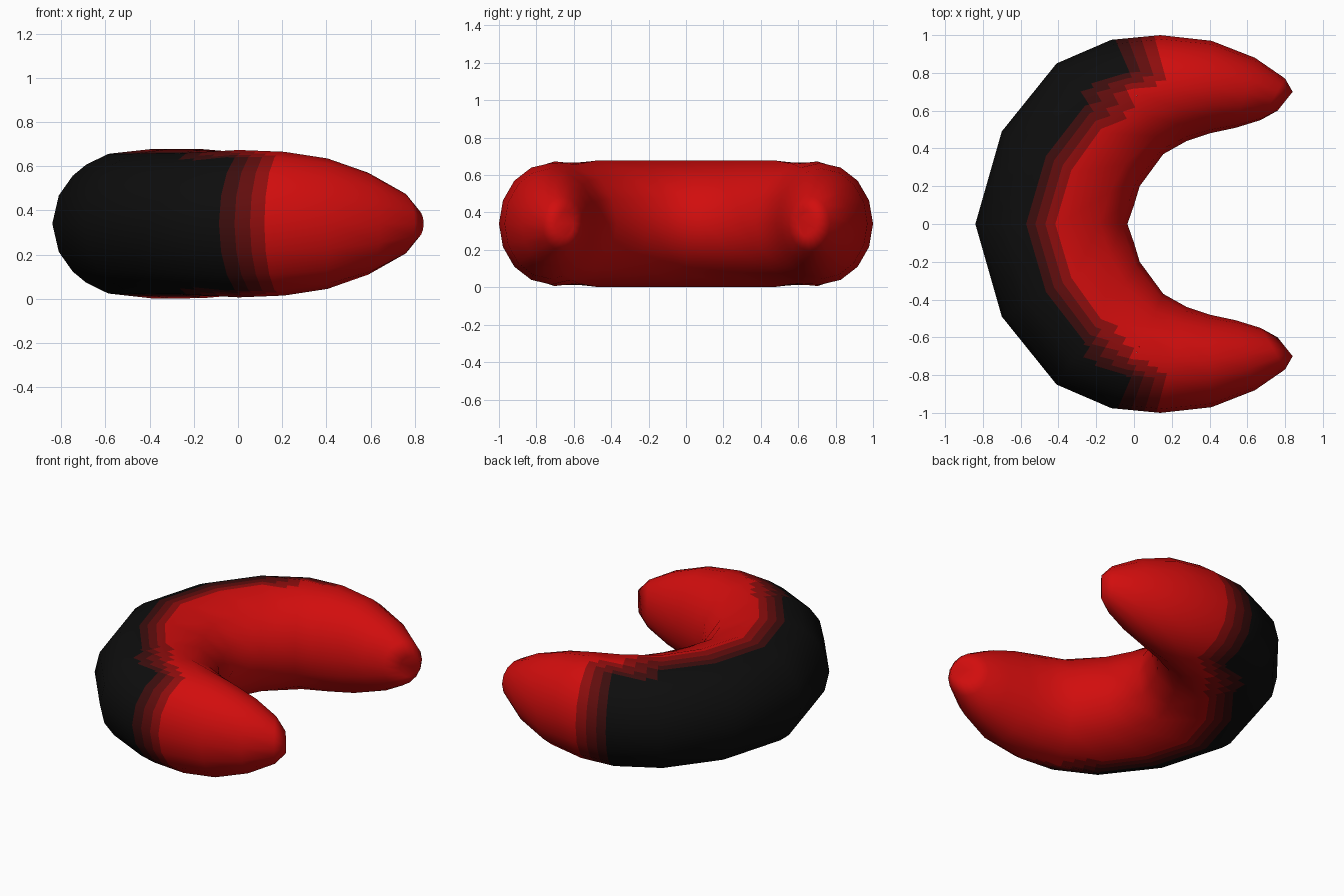
import bpy
import math
from mathutils import Vector

if "Cube" in bpy.data.objects:
    bpy.data.objects.remove(bpy.data.objects["Cube"], do_unlink=True)

SIDES, LAST, MID_Z = 16, 8, 0.34
CUTS = [0, 0.08, 0.33, 0.6, 0.87, 1]      # band edges across a colour change

# Half of the bend: outer point, inner point, half height, lean of the section
RINGS = [
    (-0.84, 0.00, -0.035, 0.00, 0.34, 0.38),
    (-0.70, 0.49, 0.00, 0.10, 0.34, 0.38),
    (-0.41, 0.85, 0.03, 0.20, 0.34, 0.36),
    (-0.12, 0.975, 0.155, 0.37, 0.335, 0.10),
    (0.14, 1.00, 0.28, 0.44, 0.325, 0),
    (0.41, 0.97, 0.40, 0.48, 0.295, 0),
    (0.64, 0.88, 0.54, 0.51, 0.23, 0),
    (0.80, 0.77, 0.67, 0.55, 0.145, 0),
    (0.84, 0.70, 0.76, 0.60, 0.07, 0),
]


def material(name, colour):
    mat = bpy.data.materials.new(name)
    mat.use_nodes = True
    mat.diffuse_color = (*colour, 1)
    mat.node_tree.nodes["Principled BSDF"].inputs["Base Color"].default_value = (*colour, 1)
    return mat


def ring_point(s, k):
    """Point on section s (negative is mirrored in y) at side k."""
    ox, oy, ix, iy, h, lean = RINGS[abs(s)]
    a = math.tau * (k % SIDES) / SIDES
    a -= lean * math.sin(a) ** 3 * abs(math.sin(a))
    outer, inner = Vector((ox, oy, 0)), Vector((ix, iy, 0))
    p = (outer + inner) / 2 + (outer - inner) / 2 * math.cos(a)
    return Vector((p.x, p.y if s >= 0 else -p.y, MID_Z + h * math.sin(a)))


def ring_normal(s, k):
    """Smooth outward normal, rounded over at the two tips."""
    along = ring_point(min(s + 1, LAST), k) - ring_point(max(s - 1, -LAST), k)
    around = ring_point(s, k + 1) - ring_point(s, k - 1)
    n = around.cross(along).normalized()
    if abs(s) == LAST:
        n += along.normalized() * (0.7 if s > 0 else -0.7)
    return n.normalized()


def redness(s, k):
    """0 on the dark outer back, 1 elsewhere."""
    side = min(k % SIDES, -k % SIDES)
    reach = {0: 4, 1: 4, 2: 4, 3: 3}.get(abs(s), -1)
    return 0 if side <= reach else 1


def blend(f, s, k, i, j):
    """Bilinear mix of f over the cell starting at (s, k)."""
    return ((f(s, k) * (1 - j) + f(s, k + 1) * j) * (1 - i)
            + (f(s + 1, k) * (1 - j) + f(s + 1, k + 1) * j) * i)


verts, normals, faces, slots, index = [], [], [], [], {}


def vertex(s, k, i, j):
    key = (round(s + i, 3), round((k + j) % SIDES, 3))
    if key not in index:
        index[key] = len(verts)
        verts.append(blend(ring_point, s, k, i, j))
        normals.append(blend(ring_normal, s, k, i, j).normalized())
    return index[key]


# Curved body: cells holding a colour change are cut into bands
for s in range(-LAST, LAST):
    for k in range(SIDES):
        a, b, c, d = [redness(s + i, k + j) for i, j in ((0, 0), (0, 1), (1, 0), (1, 1))]
        cut_i = CUTS if a != c or b != d else [0, 1]
        cut_j = CUTS if a != b or c != d else [0, 1]
        for i0, i1 in zip(cut_i, cut_i[1:]):
            for j0, j1 in zip(cut_j, cut_j[1:]):
                faces.append([vertex(s, k, i0, j0), vertex(s, k, i0, j1),
                              vertex(s, k, i1, j1), vertex(s, k, i1, j0)])
                t = blend(redness, s, k, (i0 + i1) / 2, (j0 + j1) / 2)
                slots.append(sum(t > edge for edge in CUTS[1:5]))

# Blunt tips
for s in (-LAST, LAST):
    loop = [index[(s, k)] for k in range(SIDES)]
    faces.append(loop if s < 0 else loop[::-1])
    slots.append(4)
    # Keep the winding outward
    pts = [verts[v] for v in faces[-1]]
    n = (pts[4] - pts[0]).cross(pts[8] - pts[4])
    if n.x < 0:
        faces[-1].reverse()

mesh = bpy.data.meshes.new("curved_body")
mesh.from_pydata(verts, [], faces)
for name, colour in (
    ("black", (0.004, 0.004, 0.004)),
    ("darkest_red", (0.045, 0.004, 0.004)),
    ("dark_red", (0.12, 0.004, 0.004)),
    ("mid_red", (0.27, 0.004, 0.004)),
    ("red", (0.64, 0.004, 0.004)),
):
    mesh.materials.append(material(name, colour))
for face, slot in zip(mesh.polygons, slots):
    face.material_index = slot
    face.use_smooth = True
mesh.update()
mesh.normals_split_custom_set_from_vertices(normals)

body = bpy.data.objects.new("curved_body", mesh)
bpy.context.scene.collection.objects.link(body)
